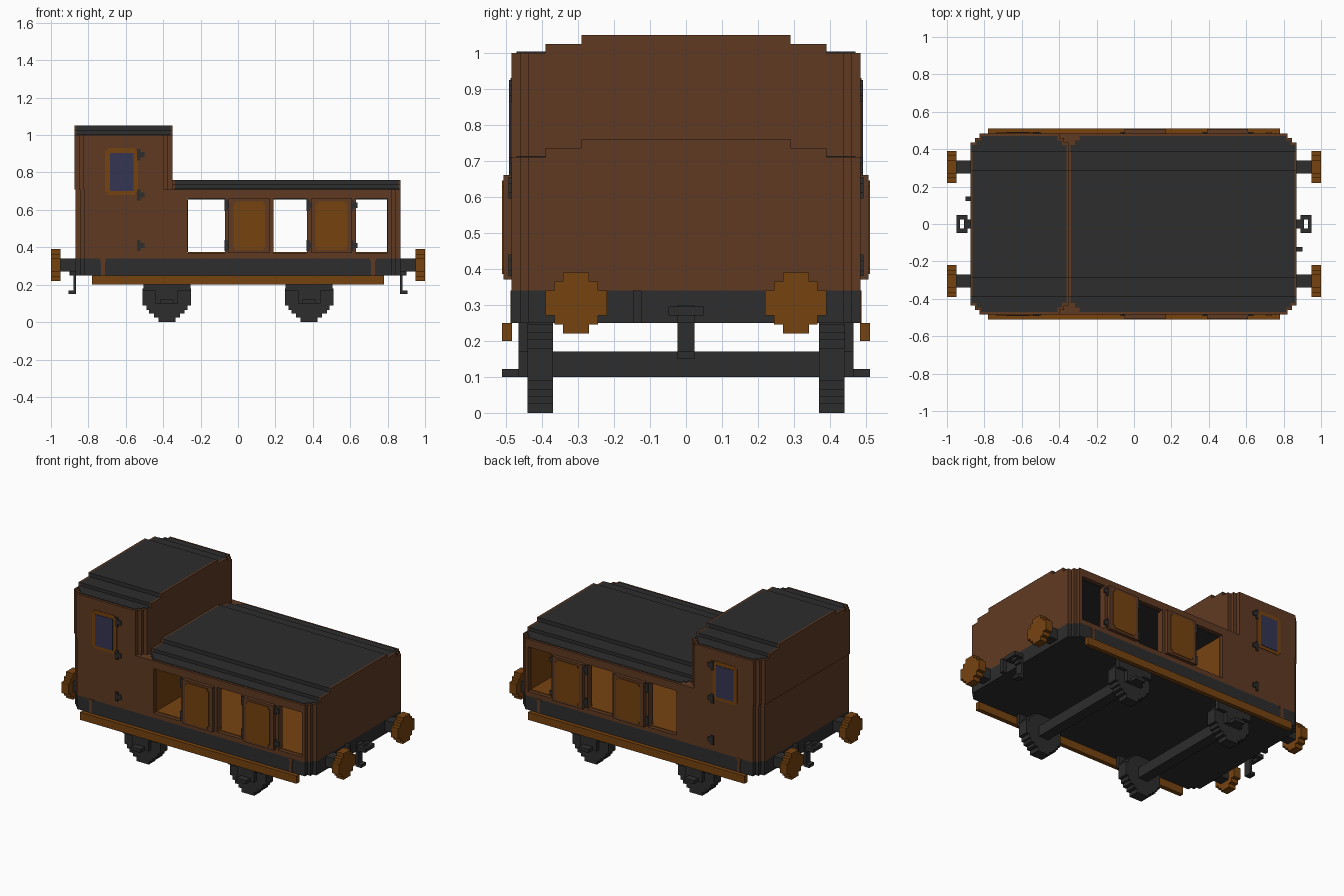
import bpy, bmesh

old = bpy.data.objects.get("Cube")
if old:
    bpy.data.objects.remove(old, do_unlink=True)


def material(name, rgb):
    m = bpy.data.materials.new(name)
    m.use_nodes = True
    m.diffuse_color = (*rgb, 1)
    m.node_tree.nodes["Principled BSDF"].inputs["Base Color"].default_value = (*rgb, 1)
    return m


BROWN = material("brown_wood", (0.115, 0.042, 0.016))
ORANGE = material("orange_wood", (0.18, 0.055, 0.005))
DARK = material("dark_iron", (0.026, 0.026, 0.026))
GLASS = material("blue_glass", (0.035, 0.035, 0.085))
AXES = {"x": (1, 2, 0), "y": (0, 2, 1), "z": (0, 1, 2)}


def prism(name, outline, axis, lo, hi, mat):
    """Extrude a flat outline along an axis from lo to hi."""
    a, b, c = AXES[axis]
    bm = bmesh.new()
    verts = []
    for p, q in outline:
        co = [0, 0, 0]
        co[a], co[b], co[c] = p, q, lo
        verts.append(bm.verts.new(co))
    face = bm.faces.new(verts)
    new = bmesh.ops.extrude_face_region(bm, geom=[face])["geom"]
    for v in new:
        if isinstance(v, bmesh.types.BMVert):
            v.co[c] = hi
    bmesh.ops.recalc_face_normals(bm, faces=bm.faces)
    mesh = bpy.data.meshes.new(name)
    bm.to_mesh(mesh)
    bm.free()
    mesh.materials.append(mat)
    obj = bpy.data.objects.new(name, mesh)
    bpy.context.collection.objects.link(obj)
    return obj


def box(name, x0, x1, y0, y1, z0, z1, mat):
    return prism(name, [(x0, y0), (x1, y0), (x1, y1), (x0, y1)], "z", z0, z1, mat)


def side_box(name, s, x0, x1, y0, y1, z0, z1, mat):
    """Box on the side s of the wagon, y given as distance from the middle."""
    return box(name, x0, x1, min(s * y0, s * y1), max(s * y0, s * y1), z0, z1, mat)


def end_box(name, e, x0, x1, y0, y1, z0, z1, mat):
    """Box on the end e of the wagon, x given as distance from the middle."""
    return box(name, min(e * x0, e * x1), max(e * x0, e * x1), y0, y1, z0, z1, mat)


def stepped_disc(cu, cv, steps):
    """Blocky disc outline from (half width, half height) steps."""
    quarter = []
    for i, (u, v) in enumerate(steps):
        if i:
            quarter.append((u, steps[i - 1][1]))
        quarter.append((u, v))
    pts = quarter + [(-u, v) for u, v in reversed(quarter)]
    pts += [(-u, -v) for u, v in quarter] + [(u, -v) for u, v in reversed(quarter)]
    return [(cu + u, cv + v) for u, v in pts]


def plan(x0, x1, w=0.485, cut0=True, cut1=True):
    """Floor plan with stepped corners at the chosen ends."""
    d = 0.024

    def corner(x, inward, cut):
        if not cut:
            return [(x, w)]
        return [(x, w - 2 * d), (x + inward * d, w - 2 * d),
                (x + inward * d, w - d), (x + inward * 2 * d, w - d), (x + inward * 2 * d, w)]

    half = corner(x0, 1, cut0) + corner(x1, -1, cut1)[::-1]
    return half + [(x, -y) for x, y in reversed(half)]


# Underframe, floor, end walls and cab
prism("underframe", plan(-0.87, 0.87), "z", 0.25, 0.34, DARK)
prism("floor_sill", plan(-0.87, 0.87), "z", 0.34, 0.37, BROWN)
prism("end_wall", plan(0.80, 0.87, cut0=False), "z", 0.37, 0.66, BROWN)
prism("cab_lower", plan(-0.87, -0.27, cut1=False), "z", 0.37, 0.66, BROWN)
prism("wall_top", plan(-0.87, 0.87), "z", 0.66, 0.71, BROWN)
prism("cab_upper", plan(-0.875, -0.35), "z", 0.71, 1.0, BROWN)

# Interior lining
box("floor_boards", -0.268, 0.798, -0.46, 0.46, 0.37, 0.374, ORANGE)
box("ceiling", -0.268, 0.798, -0.46, 0.46, 0.656, 0.66, DARK)
for name, x in (("cab_lining", -0.27), ("end_lining", 0.796)):
    box(name, x, x + 0.004, -0.46, 0.46, 0.374, 0.656, ORANGE)


# Stepped roofs with brown end boards
def roof(name, x0, x1, z):
    prism(name + "_edge", plan(x0 + 0.01, x1 - 0.01, 0.47), "z", z, z + 0.004, DARK)
    for i, w in enumerate((0.39, 0.29)):
        low, high = z + 0.025 * i, z + 0.025 * (i + 1)
        box(name + "_step", x0 + 0.012, x1 - 0.012, -w, w, low, high, DARK)
        for e in (x0, x1 - 0.012):
            box(name + "_end_board", e, e + 0.012, -w, w, low, high, BROWN)


roof("cab_roof", -0.875, -0.35, 1.0)
roof("low_roof", -0.35, 0.87, 0.71)


def hinge(s, x, z, y):
    side_box("hinge_plate", s, x - 0.012, x + 0.006, y, y + 0.008, z - 0.03, z + 0.03, DARK)
    side_box("hinge_arm", s, x, x + 0.028, y, y + 0.008, z - 0.014, z + 0.014, DARK)


for s in (-1, 1):
    # Sliding doors in the open bays
    for x in (-0.07, 0.37):
        side_box("door_posts", s, x, x + 0.26, 0.44, 0.485, 0.37, 0.66, BROWN)
        side_box("door", s, x + 0.02, x + 0.24, 0.485, 0.507, 0.37, 0.66, BROWN)
        panel = [(x + 0.13 + u, v) for u, v in
                 stepped_disc(0, 0.515, [(0.085, 0.115), (0.075, 0.13)])]
        prism("door_panel", panel, "y", s * 0.507, s * 0.511, ORANGE)
        side_box("door_inside", s, x + 0.03, x + 0.23, 0.434, 0.44, 0.385, 0.645, ORANGE)
    for x in (-0.06, 0.378, 0.612):
        for z in (0.41, 0.625):
            hinge(s, x, z, 0.485)
    # Cab window
    frame = stepped_disc(-0.622, 0.805, [(0.088, 0.11), (0.075, 0.125)])
    prism("window_frame", frame, "y", s * 0.484, s * 0.488, ORANGE)
    side_box("window_glass", s, -0.685, -0.56, 0.487, 0.491, 0.70, 0.905, GLASS)
    for z in (0.41, 0.68, 0.895):
        hinge(s, -0.528, z, 0.484)
    # Running board and frame posts
    side_box("running_board", s, -0.78, 0.78, 0.483, 0.511, 0.20, 0.25, ORANGE)
    for x in (-0.722, 0.722):
        side_box("frame_post", s, x - 0.01, x + 0.01, 0.484, 0.488, 0.25, 0.34, BROWN)
        for e in (-1, 1):
            side_box("frame_post_foot", s, x + e * 0.01 - 0.006, x + e * 0.01 + 0.006,
                     0.484, 0.488, 0.328, 0.34, BROWN)

# Wheels, axles and axle boxes
WHEEL = [(0.13, 0.045), (0.11, 0.07), (0.095, 0.09), (0.07, 0.11), (0.045, 0.135)]
for x in (-0.38, 0.38):
    box("axle", x - 0.035, x + 0.035, -0.44, 0.44, 0.10, 0.17, DARK)
    for s in (-1, 1):
        prism("wheel", stepped_disc(x, 0.135, WHEEL), "y", s * 0.37, s * 0.44, DARK)
        side_box("axle_box", s, x - 0.06, x + 0.06, 0.44, 0.465, 0.10, 0.25, DARK)
        side_box("axle_cap", s, x - 0.035, x + 0.035, 0.44, 0.511, 0.10, 0.122, DARK)
        side_box("leaf_spring", s, x - 0.125, x + 0.125, 0.44, 0.465, 0.17, 0.25, DARK)

# Buffers and couplings
HEAD = [(0.085, 0.035), (0.06, 0.06), (0.036, 0.085)]
for e in (-1, 1):
    for y in (-0.305, 0.305):
        end_box("buffer_shaft", e, 0.84, 0.95, y - 0.035, y + 0.035, 0.27, 0.34, DARK)
        prism("buffer_head", stepped_disc(y, 0.305, HEAD), "x", e * 0.95, e * 1.0, ORANGE)
    for y in (-0.037, 0.037):
        end_box("coupling_side", e, 0.89, 0.95, y - 0.012, y + 0.012, 0.27, 0.295, DARK)
    for x in (0.89, 0.93):
        end_box("coupling_bar", e, x, x + 0.02, -0.048, 0.048, 0.27, 0.295, DARK)
    end_box("coupling_mount", e, 0.86, 0.895, -0.024, 0.024, 0.25, 0.30, DARK)
    end_box("hook_stem", e, 0.865, 0.88, -0.024, 0.024, 0.15, 0.30, DARK)
    end_box("hook_foot", e, 0.865, 0.905, -0.024, 0.024, 0.15, 0.17, DARK)
    end_box("brake_pipe", e, 0.86, 0.90, -e * 0.135 - 0.012, -e * 0.135 + 0.012, 0.25, 0.34, DARK)
